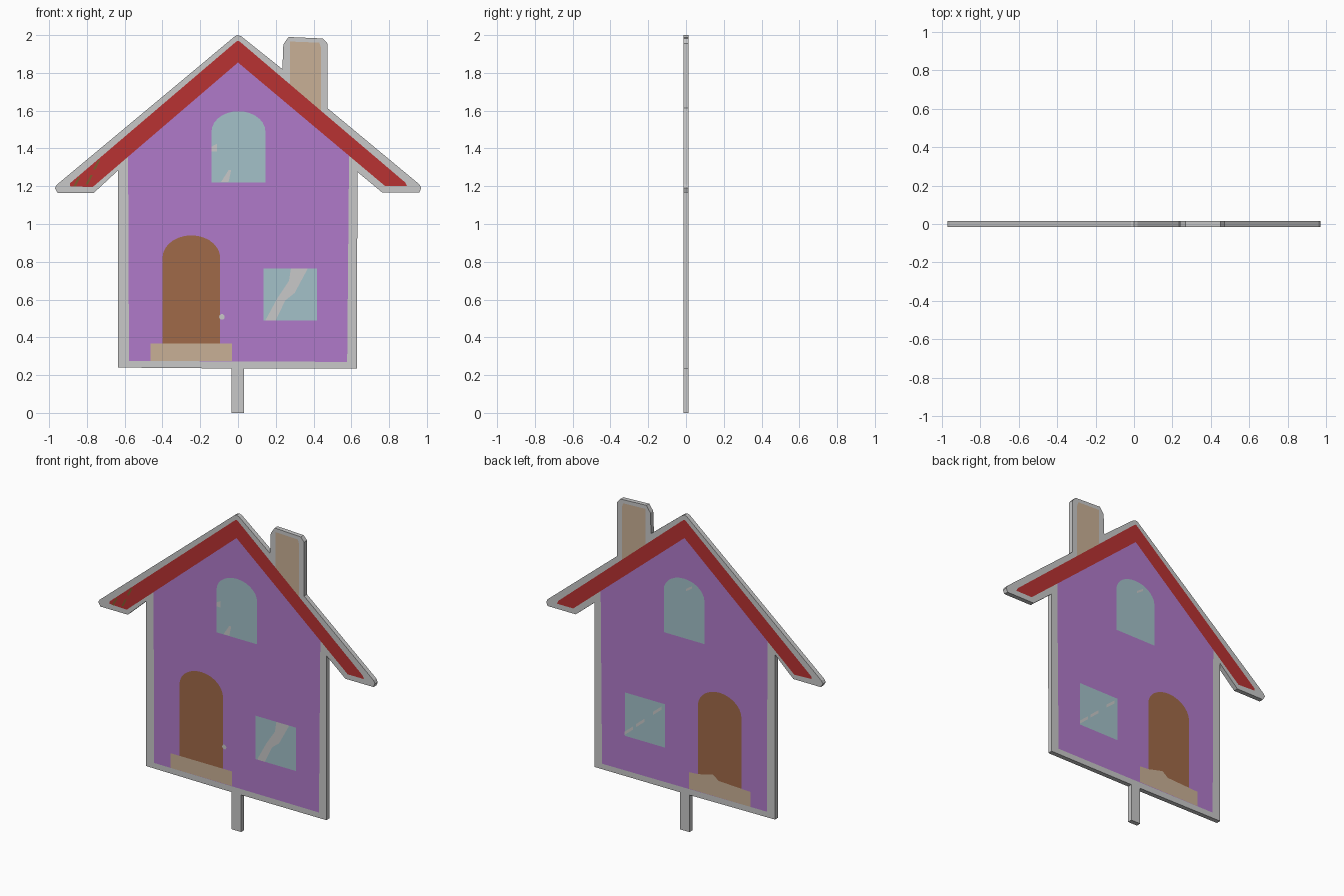
import bpy, bmesh, math

if "Cube" in bpy.data.objects:
    bpy.data.objects.remove(bpy.data.objects["Cube"])

HALF = 0.0145   # half thickness of the board
STEP = 0.0005   # height of each painted layer


def material(name, rgb):
    lin = [((c / 255 + 0.055) / 1.055) ** 2.4 for c in rgb]
    m = bpy.data.materials.new(name)
    m.diffuse_color = (*lin, 1.0)
    m.use_nodes = True
    m.node_tree.nodes["Principled BSDF"].inputs["Base Color"].default_value = m.diffuse_color
    return m


GREY = material("light grey", (200, 200, 200))
PURPLE = material("purple", (176, 122, 202))
RED = material("red", (184, 50, 50))
TAN = material("tan", (201, 176, 150))
BROWN = material("brown", (160, 106, 72))
GLASS = material("pale blue", (163, 193, 200))
OLIVE = material("olive", (128, 92, 45))


def ccw(pts):
    area = sum(a[0] * b[1] - b[0] * a[1] for a, b in zip(pts, pts[1:] + pts[:1]))
    return pts if area > 0 else pts[::-1]


def finish(name, bm, mat):
    me = bpy.data.meshes.new(name)
    bm.to_mesh(me)
    bm.free()
    me.materials.append(mat)
    ob = bpy.data.objects.new(name, me)
    bpy.context.collection.objects.link(ob)
    return ob


def slab(name, pts, mat):
    """Closed plate with the outline pts, centred on y = 0."""
    pts = ccw(pts)
    bm = bmesh.new()
    f = [bm.verts.new((x, -HALF, z)) for x, z in pts]
    b = [bm.verts.new((x, HALF, z)) for x, z in pts]
    bm.faces.new(f)
    bm.faces.new(b[::-1])
    n = len(pts)
    for i in range(n):
        j = (i + 1) % n
        bm.faces.new((f[j], f[i], b[i], b[j]))
    return finish(name, bm, mat)


def paint(name, pts, mat, layer, front=True, back=True):
    """Flat painted shape on the front and/or back of the board."""
    pts = ccw(pts)
    y = HALF + STEP * layer
    bm = bmesh.new()
    if front:
        bm.faces.new([bm.verts.new((x, -y, z)) for x, z in pts])
    if back:
        bm.faces.new([bm.verts.new((x, y, z)) for x, z in pts[::-1]])
    return finish(name, bm, mat)


def arch(x0, x1, z0, spring, top, n=14):
    cx, r = (x0 + x1) / 2, (x1 - x0) / 2
    curve = [(cx + r * math.cos(math.pi * i / n),
              spring + (top - spring) * math.sin(math.pi * i / n)) for i in range(n + 1)]
    return [(x0, z0), (x1, z0)] + curve


def rect(x0, x1, z0, z1):
    return [(x0, z0), (x1, z0), (x1, z1), (x0, z1)]


# Board: house outline with chimney, eaves and stake
slab("board", [
    (-0.015, 1.995), (0, 2.0), (0.018, 1.993), (0.235, 1.82), (0.24, 1.95), (0.267, 1.99),
    (0.45, 1.982), (0.474, 1.955), (0.474, 1.613), (0.96, 1.21), (0.97, 1.19),
    (0.96, 1.167), (0.763, 1.167), (0.632, 1.276), (0.63, 0.235), (0.032, 0.235),
    (0.032, 0), (-0.034, 0), (-0.034, 0.235), (-0.634, 0.24), (-0.634, 1.285),
    (-0.763, 1.165), (-0.955, 1.165), (-0.97, 1.19), (-0.96, 1.207)], GREY)

# Wall, chimney and roof
paint("wall", [(-0.577, 0.275), (0.578, 0.27), (0.588, 1.37), (0, 1.865), (-0.582, 1.37)], PURPLE, 1)
paint("chimney", [(0.275, 1.72), (0.44, 1.585), (0.44, 1.93), (0.43, 1.96), (0.275, 1.966)], TAN, 1)
paint("roof", [(0, 1.97), (-0.01, 1.965), (-0.89, 1.215), (-0.89, 1.2), (-0.77, 1.195), (0, 1.855),
               (0.78, 1.2), (0.895, 1.2), (0.885, 1.22), (0.01, 1.965)], RED, 2)

# Doors and windows
paint("door", arch(-0.40, -0.094, 0.33, 0.82, 0.94), BROWN, 2)
paint("upper_window", arch(-0.14, 0.145, 1.22, 1.49, 1.597), GLASS, 2)
paint("lower_window", rect(0.135, 0.418, 0.49, 0.765), GLASS, 2)

# Doorstep, with a slightly uneven top on the back
paint("doorstep_front", rect(-0.463, -0.032, 0.275, 0.368), TAN, 3, back=False)
paint("doorstep_back", [(-0.463, 0.275), (-0.032, 0.275), (-0.032, 0.38), (-0.1, 0.385),
                        (-0.2, 0.41), (-0.24, 0.38), (-0.463, 0.37)], TAN, 3, front=False)

# Door knob
paint("door_knob", [(-0.085 + 0.015 * math.cos(math.tau * i / 10),
                     0.508 + 0.015 * math.sin(math.tau * i / 10)) for i in range(10)],
      GREY, 3, back=False)

# Glass reflections
paint("lower_window_shine_front", [
    (0.145, 0.49), (0.2, 0.49), (0.25, 0.595), (0.3, 0.635), (0.37, 0.765), (0.28, 0.765),
    (0.27, 0.7), (0.21, 0.61)], GREY, 3, back=False)
for i, (x, z) in enumerate([(0.39, 0.53), (0.31, 0.60), (0.19, 0.71)]):
    paint(f"lower_window_shine_back_{i + 1}", [(x + 0.03, z - 0.035), (x + 0.03, z - 0.015),
          (x - 0.03, z + 0.035), (x - 0.03, z + 0.015)], GREY, 3, front=False)
paint("upper_window_shine_low", [(-0.09, 1.222), (-0.05, 1.222), (-0.036, 1.285), (-0.05, 1.285)],
      GREY, 3, back=False)
paint("upper_window_shine_side", [(-0.139, 1.385), (-0.112, 1.385), (-0.112, 1.425), (-0.139, 1.41)],
      GREY, 3, back=False)
paint("upper_window_shine_back", [(-0.01, 1.52), (-0.01, 1.535), (-0.055, 1.565), (-0.055, 1.55)],
      GREY, 3, front=False)

# Worn streaks on the left eave
for i, (x, z) in enumerate([(-0.855, 1.22), (-0.79, 1.23), (-0.75, 1.31)]):
    paint(f"eave_streak_{i + 1}", [(x - 0.018, z - 0.022), (x - 0.005, z - 0.022),
          (x + 0.022, z + 0.03), (x + 0.01, z + 0.03)], OLIVE, 3, back=False)
